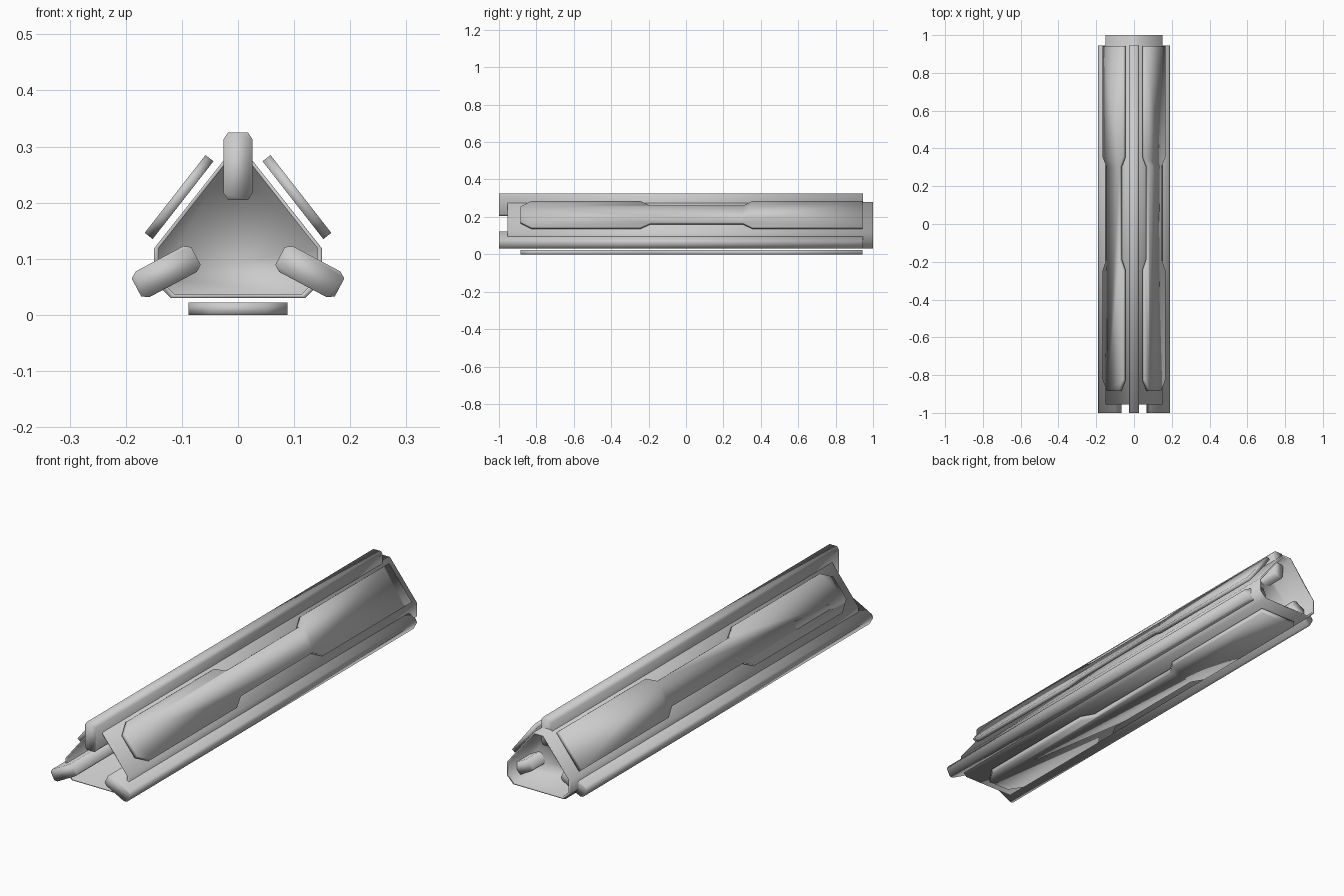
import bpy
import bmesh
from math import radians, cos, sin

cube = bpy.data.objects.get("Cube")
if cube:
    bpy.data.objects.remove(cube, do_unlink=True)

GREY = (0.6, 0.6, 0.6, 1)
grey = bpy.data.materials.new("light_grey")
grey.use_nodes = True
grey.diffuse_color = GREY
grey.node_tree.nodes["Principled BSDF"].inputs["Base Color"].default_value = GREY


def loft(name, loops):
    """Skin a series of matching point loops and cap both ends."""
    bm = bmesh.new()
    rings = [[bm.verts.new(p) for p in loop] for loop in loops]
    n = len(rings[0])
    for a, b in zip(rings, rings[1:]):
        for i in range(n):
            j = (i + 1) % n
            bm.faces.new((a[i], a[j], b[j], b[i]))
    bm.faces.new(rings[0][::-1])
    bm.faces.new(rings[-1])
    bmesh.ops.recalc_face_normals(bm, faces=bm.faces)
    mesh = bpy.data.meshes.new(name)
    bm.to_mesh(mesh)
    bm.free()
    mesh.materials.append(grey)
    mesh.shade_smooth()
    obj = bpy.data.objects.new(name, mesh)
    bpy.context.collection.objects.link(obj)
    return obj


def placed(points, centre, angle):
    """Turn (across, along y, outward) points about y and move to centre."""
    c, s = cos(angle), sin(angle)
    return [(centre[0] + u * c - w * s, y, centre[1] + u * s + w * c)
            for u, y, w in points]


# Hollow three-sided core, open at both ends around a recessed bulkhead
half = [(0.12, 0.03), (0.15, 0.06), (0.15, 0.118), (0.022, 0.28)]
section = half + [(-x, z) for x, z in reversed(half)]


def core_loop(y, scale):
    return [(x * scale, y, 0.14 + (z - 0.14) * scale) for x, z in section]


INNER = 0.94
loft("core_shell", [core_loop(0.84, INNER), core_loop(-0.955, INNER),
                    core_loop(-0.955, 1), core_loop(1, 1),
                    core_loop(1, INNER), core_loop(0.86, INNER)])

# Chamfered rails along the three corners
W, H, C = 0.026, 0.06, 0.012
quarter = [(W, H - C), (W - 0.008, H)]
right_side = [(u, -w) for u, w in reversed(quarter)] + quarter
rail = right_side + [(-u, w) for u, w in reversed(right_side)]


def add_rail(name, centre, angle):
    loft(name, [placed([(u, y, w) for u, w in rail], centre, angle)
                for y in (-1, 0.945)])


add_rail("top_rail", (0, 0.265), 0)
for side, sx in (("left", 1), ("right", -1)):
    add_rail(side + "_rail", (sx * 0.128, 0.077), radians(-118) * sx)

# Waisted cover plates floating off the three sides
edge = [(0.05, -0.885), (0.088, -0.825), (0.088, -0.245), (0.057, -0.19),
        (0.057, 0.305), (0.088, 0.355), (0.088, 0.943)]
outline = edge + [(-u, y) for u, y in reversed(edge)]


def add_plate(name, centre, angle, thick):
    loft(name, [placed([(u, y, w) for u, y in outline], centre, angle)
                for w in (-thick / 2, thick / 2)])


add_plate("bottom_plate", (0, 0.011), 0, 0.022)
for side, sx in (("left", 1), ("right", -1)):
    add_plate(side + "_plate", (sx * 0.105, 0.21), radians(-52) * sx, 0.018)
